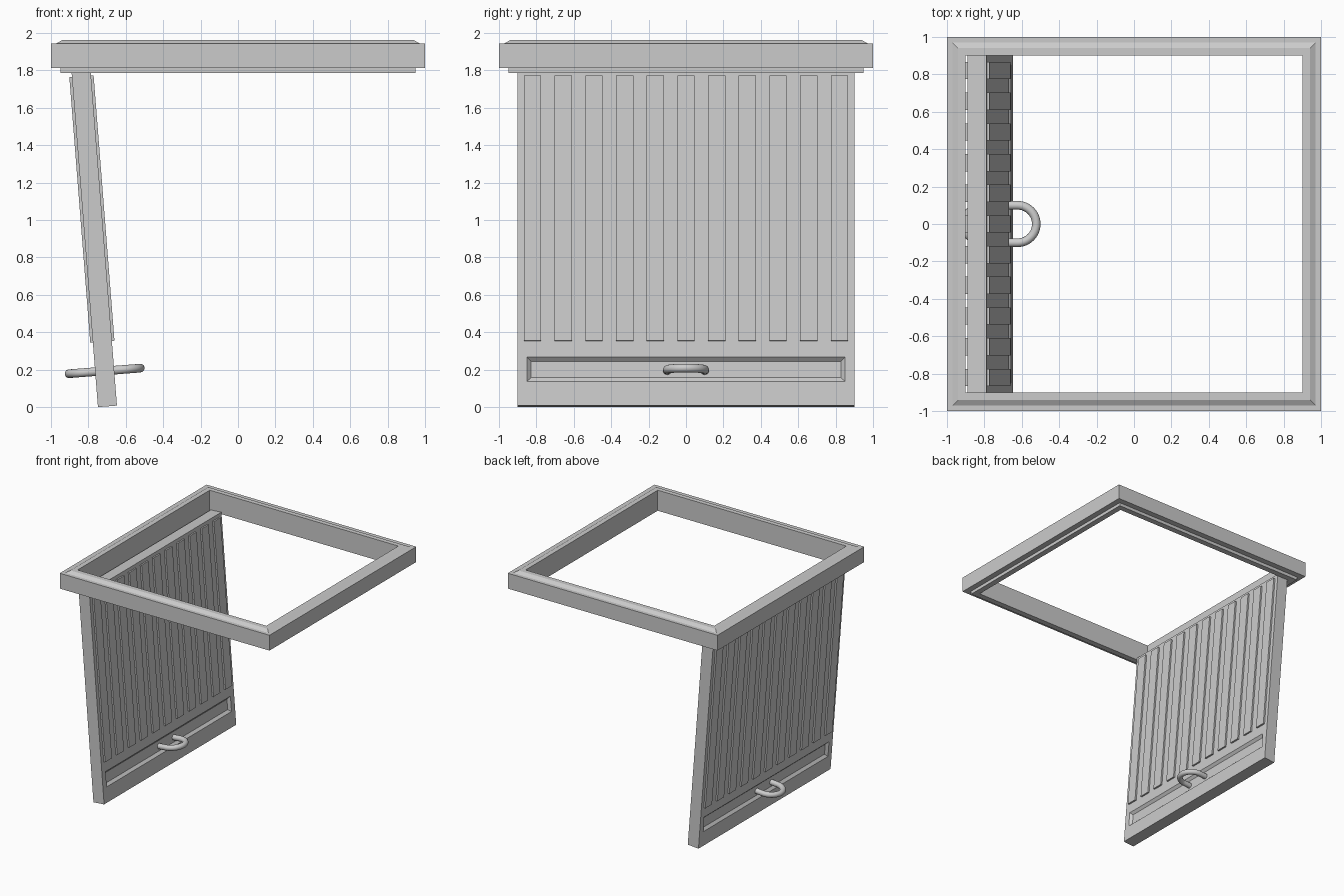
import bpy, bmesh, math
from mathutils import Matrix, Vector

if "Cube" in bpy.data.objects:
    bpy.data.objects.remove(bpy.data.objects["Cube"])

TILT = math.radians(4.5)
DOOR = Matrix.Translation((-0.698, 0, 0.004)) @ Matrix.Rotation(-TILT, 4, 'Y')
HALF_T = 0.051      # half thickness of the flap


def add_object(name, bm, matrix=Matrix()):
    bmesh.ops.recalc_face_normals(bm, faces=bm.faces)
    mesh = bpy.data.meshes.new(name)
    bm.to_mesh(mesh)
    bm.free()
    ob = bpy.data.objects.new(name, mesh)
    ob.matrix_world = matrix
    bpy.context.collection.objects.link(ob)
    return ob


def add_box(bm, lo, hi):
    lo, hi = Vector(lo), Vector(hi)
    m = Matrix.Translation((lo + hi) / 2) @ Matrix.Diagonal((*(hi - lo), 1))
    bmesh.ops.create_cube(bm, size=1, matrix=m)


# Square frame: one stepped profile (half width, z) swept round four corners
profile = [(0.90, 1.785), (0.95, 1.785), (0.95, 1.813), (1.0, 1.813),
           (1.0, 1.945), (0.97, 1.945), (0.94, 1.962), (0.90, 1.962)]
bm = bmesh.new()
rings = [[bm.verts.new((sx * r, sy * r, z)) for r, z in profile]
         for sx, sy in ((1, 1), (-1, 1), (-1, -1), (1, -1))]
n = len(profile)
for i in range(4):
    a, b = rings[i], rings[(i + 1) % 4]
    for j in range(n):
        k = (j + 1) % n
        bm.faces.new((a[j], b[j], b[k], a[k]))
add_object("top_frame", bm)

# Hinged flap with a bevelled recess on both broad faces
bm = bmesh.new()
add_box(bm, (-HALF_T, -0.9, 0), (HALF_T, 0.9, 1.8))
for co, no in (((0, 0, 0.13), (0, 0, 1)), ((0, 0, 0.26), (0, 0, 1)),
               ((0, -0.85, 0), (0, 1, 0)), ((0, 0.85, 0), (0, 1, 0))):
    bmesh.ops.bisect_plane(bm, geom=bm.verts[:] + bm.edges[:] + bm.faces[:],
                           plane_co=co, plane_no=no)
bm.normal_update()
recess = [f for f in bm.faces if abs(f.normal.x) > 0.9
          and 0.13 < f.calc_center_median().z < 0.26
          and abs(f.calc_center_median().y) < 0.1]
for f in recess:
    bmesh.ops.inset_region(bm, faces=[f], thickness=0.03, depth=-0.02)
add_object("flap_panel", bm, DOOR)

# Raised vertical slats on both sides
for side, name in ((1, "inner_slats"), (-1, "outer_slats")):
    bm = bmesh.new()
    for i in range(11):
        y = (i - 5) * 0.164
        x0, x1 = sorted((side * (HALF_T - 0.01), side * (HALF_T + 0.014)))
        add_box(bm, (x0, y - 0.046, 0.347), (x1, y + 0.046, 1.77))
    add_object(name, bm, DOOR)

# U-shaped pull handles, a round tube swept along a half circle with legs
R, TUBE, SIDES = 0.1, 0.023, 16
for side, name in ((1, "inner_handle"), (-1, "outer_handle")):
    path = [(0.025, -R, -math.pi / 2)]
    for i in range(25):
        t = -math.pi / 2 + math.pi * i / 24
        path.append((0.091 + R * math.cos(t), R * math.sin(t), t))
    path.append((0.025, R, math.pi / 2))
    bm = bmesh.new()
    loops = []
    for x, y, t in path:
        loop = []
        for s in range(SIDES):
            a = 2 * math.pi * s / SIDES
            c = TUBE * math.cos(a)
            loop.append(bm.verts.new((side * (x + c * math.cos(t)),
                                      y + c * math.sin(t),
                                      0.19 + TUBE * math.sin(a))))
        loops.append(loop)
    for a, b in zip(loops, loops[1:]):
        for s in range(SIDES):
            k = (s + 1) % SIDES
            bm.faces.new((a[s], a[k], b[k], b[s]))
    bm.faces.new(loops[0])
    bm.faces.new(loops[-1])
    ob = add_object(name, bm, DOOR)
    for p in ob.data.polygons:
        p.use_smooth = len(p.vertices) == 4
